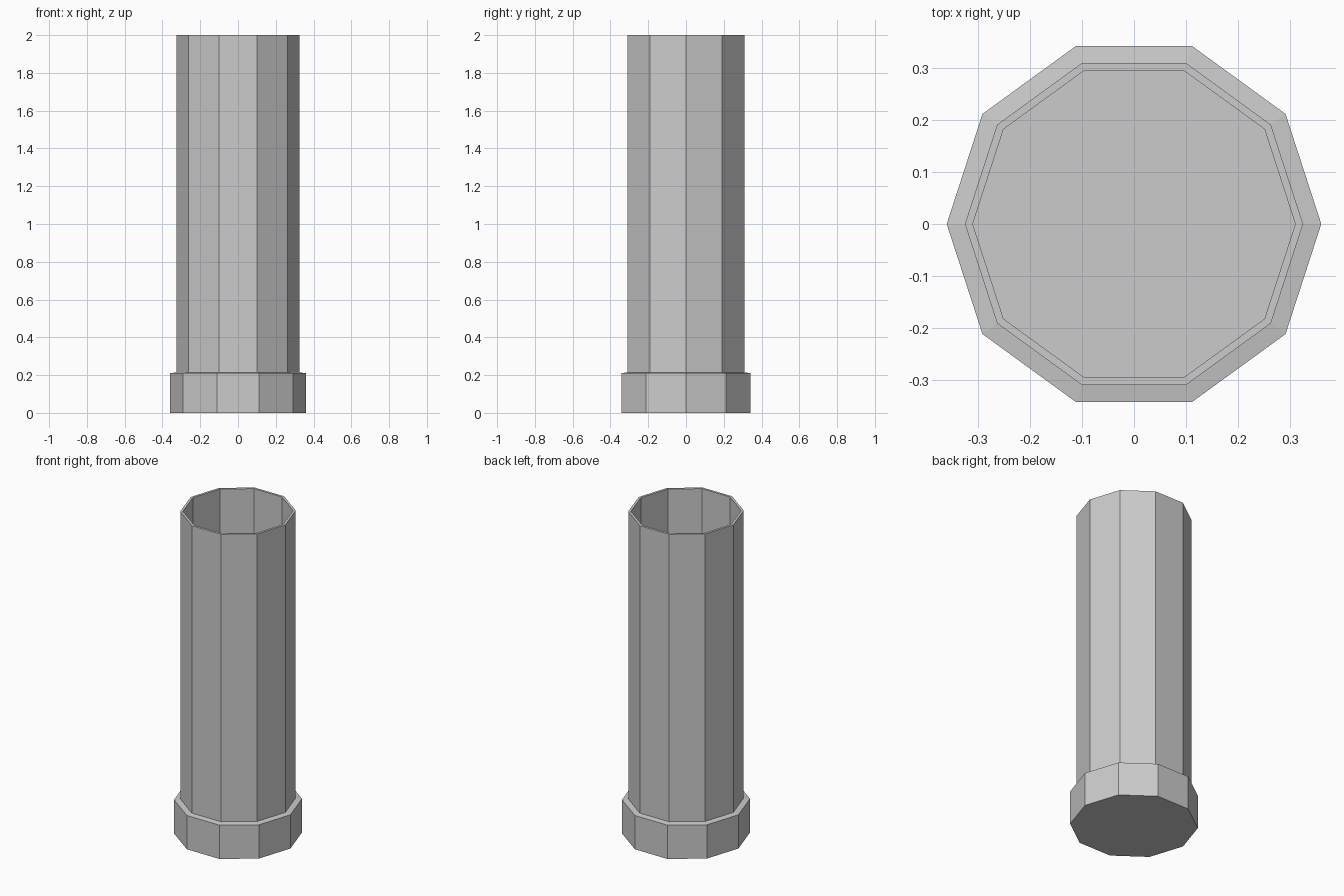
import bpy, bmesh, math

if "Cube" in bpy.data.objects:
    bpy.data.objects.remove(bpy.data.objects["Cube"])

SIDES = 10


def lathe(name, profile):
    """Ten-sided closed shell from (radius, height) rings, capped at both ends."""
    bm = bmesh.new()
    rings = []
    for r, z in profile:
        rings.append([bm.verts.new((r * math.cos(math.tau * i / SIDES),
                                    r * math.sin(math.tau * i / SIDES), z))
                      for i in range(SIDES)])
    for a, b in zip(rings, rings[1:]):
        for i in range(SIDES):
            j = (i + 1) % SIDES
            bm.faces.new((a[i], a[j], b[j], b[i]))
    bm.faces.new(rings[0][::-1])
    bm.faces.new(rings[-1])
    bmesh.ops.recalc_face_normals(bm, faces=bm.faces)
    mesh = bpy.data.meshes.new(name)
    bm.to_mesh(mesh)
    bm.free()
    obj = bpy.data.objects.new(name, mesh)
    bpy.context.collection.objects.link(obj)
    return obj


# Closed base collar, thin upright wall, open mouth and inner floor
lathe("open_tube_with_base", [
    (0.36, 0.0), (0.36, 0.21),        # collar
    (0.325, 0.215), (0.325, 2.0),     # outer wall
    (0.31, 2.0), (0.31, 0.21),        # rim, inner wall, floor
])
